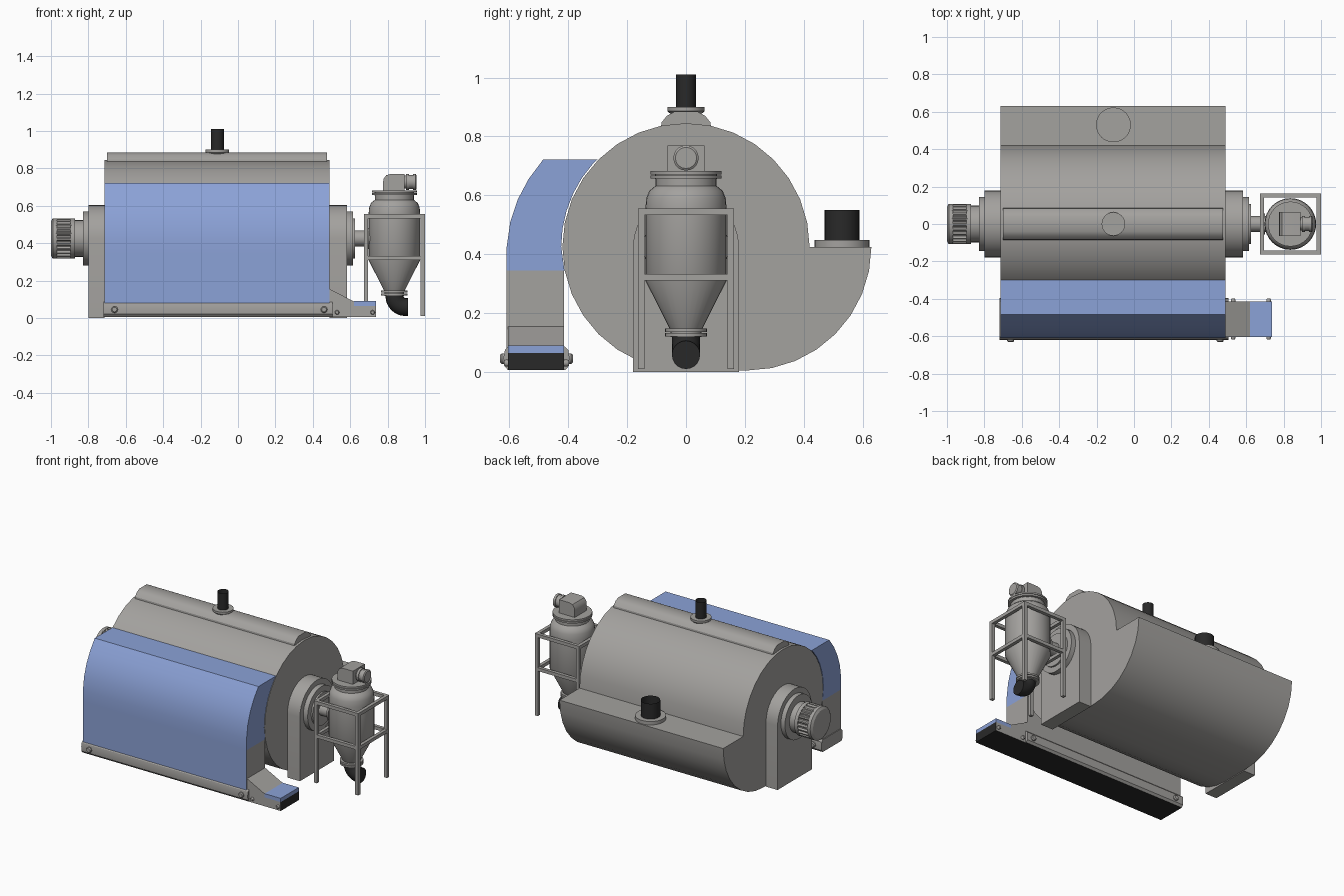
import bpy, bmesh, math
from mathutils import Vector

if "Cube" in bpy.data.objects:
    bpy.data.objects.remove(bpy.data.objects["Cube"])


def material(name, rgb):
    m = bpy.data.materials.new(name)
    m.diffuse_color = (*rgb, 1)
    m.use_nodes = True
    m.node_tree.nodes["Principled BSDF"].inputs["Base Color"].default_value = m.diffuse_color
    return m


GREY = material("steel grey", (0.37, 0.36, 0.345))
BLUE = material("panel blue", (0.26, 0.36, 0.68))
BLACK = material("rubber black", (0.022, 0.022, 0.022))


def finish(name, bm, *mats, smooth=True, closed=True):
    if closed:
        bmesh.ops.recalc_face_normals(bm, faces=bm.faces)
    me = bpy.data.meshes.new(name)
    bm.to_mesh(me)
    bm.free()
    for m in mats:
        me.materials.append(m)
    ob = bpy.data.objects.new(name, me)
    bpy.context.collection.objects.link(ob)
    if smooth:
        bpy.ops.object.select_all(action='DESELECT')
        ob.select_set(True)
        bpy.context.view_layer.objects.active = ob
        bpy.ops.object.shade_smooth_by_angle(angle=math.radians(32))
    return ob


def prism(name, pts, a, b, mat, axis='X', smooth=True):
    """Extrude a (y,z) profile along x, or an (x,z) profile along y."""
    bm = bmesh.new()
    place = (lambda p, t: (t, p[0], p[1])) if axis == 'X' else (lambda p, t: (p[0], t, p[1]))
    ends = [[bm.verts.new(place(p, t)) for p in pts] for t in (a, b)]
    bm.faces.new(ends[0])
    bm.faces.new(ends[1])
    for i in range(len(pts)):
        j = (i + 1) % len(pts)
        bm.faces.new((ends[0][i], ends[0][j], ends[1][j], ends[1][i]))
    return finish(name, bm, mat, smooth=smooth)


def box(name, x0, x1, y0, y1, z0, z1, mat):
    return prism(name, [(y0, z0), (y1, z0), (y1, z1), (y0, z1)], x0, x1, mat, smooth=False)


def lathe(name, profile, centre, mat, axis='Z', n=32, caps=True):
    """Revolve (distance along axis, radius) pairs about an axis through centre."""
    bm = bmesh.new()
    rings = []
    for t, r in profile:
        ring = []
        for k in range(n):
            a = 2 * math.pi * k / n
            u, v = r * math.cos(a), r * math.sin(a)
            p = {'Z': (u, v, t), 'X': (t, u, v), 'Y': (u, t, v)}[axis]
            ring.append(bm.verts.new(Vector(centre) + Vector(p)))
        rings.append(ring)
    for A, B in zip(rings, rings[1:]):
        for k in range(n):
            j = (k + 1) % n
            bm.faces.new((A[k], A[j], B[j], B[k]))
    if caps:
        bm.faces.new(rings[0])
        bm.faces.new(rings[-1])
    return finish(name, bm, mat)


def arc(cy, cz, r, a0, a1, n):
    return [(cy + r * math.cos(math.radians(a0 + (a1 - a0) * i / n)),
             cz + r * math.sin(math.radians(a0 + (a1 - a0) * i / n))) for i in range(n + 1)]


X0, X1, CZ, R = -0.715, 0.49, 0.425, 0.42

# Drum casing with the stepped rear trough
prism("drum_casing", arc(0, CZ, R, 0, 270, 24) + arc(0.21, CZ, R, 270, 360, 8), X0, X1, GREY)

# Arched end pedestals
arch = [(-0.18, 0), (0.18, 0)] + arc(0, CZ, 0.18, 0, 180, 16)
prism("left_pedestal", arch, -0.80, X0, GREY)
prism("right_pedestal", arch, X1, 0.582, GREY)

# Bearings, shaft and ribbed drive motor
lathe("left_bearing", [(-0.83, 0.145), (-0.80, 0.145)], (0, 0, CZ), GREY, 'X')
lathe("motor_neck", [(-0.885, 0.098), (-0.83, 0.098)], (0, 0, CZ), GREY, 'X')
lathe("motor_front_ring", [(-0.895, 0.108), (-0.872, 0.108)], (0, 0, CZ), GREY, 'X')
teeth = []
for i in range(96):
    a, r = 2 * math.pi * i / 96, 0.108 if i % 4 < 2 else 0.098
    teeth.append((r * math.cos(a), CZ + r * math.sin(a)))
prism("motor_ribs", teeth, -0.972, -0.89, GREY, smooth=False)
lathe("motor_end_cap", [(-1.0, 0.092), (-0.99, 0.108), (-0.968, 0.108)], (0, 0, CZ), GREY, 'X')
lathe("right_bearing", [(0.58, 0.145), (0.614, 0.145), (0.614, 0.108), (0.625, 0.108)],
      (0, 0, CZ), GREY, 'X')
lathe("outlet_pipe", [(0.62, 0.042), (0.71, 0.042)], (0, 0, CZ), GREY, 'X')
lathe("outlet_flange", [(0.688, 0.055), (0.70, 0.055)], (0, 0, CZ), GREY, 'X')

# Top rail with its vent
prism("top_rail", [(-0.085, 0.83), (0.085, 0.83), (0.083, 0.848), (0.065, 0.87), (0.04, 0.884),
                   (-0.04, 0.884), (-0.065, 0.87), (-0.083, 0.848)], -0.70, 0.475, GREY)
lathe("vent_collar", [(0.865, 0.04), (0.886, 0.063), (0.90, 0.063)], (-0.11, 0, 0), GREY)
lathe("vent_pipe", [(0.90, 0.034), (1.01, 0.034)], (-0.11, 0, 0), BLACK, n=24, caps=False)

# Rear inlet on the trough
lathe("inlet_flange", [(0.42, 0.093), (0.448, 0.093)], (-0.11, 0.53, 0), GREY)
lathe("inlet_pipe", [(0.448, 0.059), (0.55, 0.059)], (-0.11, 0.53, 0), BLACK, n=24, caps=False)

# Front hood wrapped around the casing, and discharge chute below it
hood = [(-0.30, 0.722), (-0.485, 0.722), (-0.535, 0.655), (-0.572, 0.585), (-0.597, 0.51),
        (-0.61, 0.42), (-0.61, 0.345), (-0.413, 0.345)] + arc(0, CZ, 0.424, 180, 138, 5)
prism("front_hood", hood, X0, X1, BLUE)
chute = box("front_chute", X0, X1, -0.61, -0.415, 0.08, 0.345, GREY)
chute.data.materials.append(BLUE)
for f in chute.data.polygons:
    f.material_index = int(f.normal.y < -0.9)

# Conveyor with rounded side rails and a black belt underneath
rail = [(-0.605, 0.006), (-0.41, 0.006), (-0.398, 0.02), (-0.396, 0.05), (-0.40, 0.075),
        (-0.412, 0.087), (-0.603, 0.087), (-0.615, 0.075), (-0.62, 0.05), (-0.617, 0.02)]
conveyor = prism("conveyor_bed", rail, -0.72, 0.505, GREY)
side = prism("conveyor_outlet", [(0.49, 0.155), (0.62, 0.088), (0.62, 0.065), (0.738, 0.065),
                                 (0.738, 0.006), (0.49, 0.006)], -0.605, -0.415, GREY, 'Y', False)
for ob in (conveyor, side):
    ob.data.materials.append(BLACK)
    for f in ob.data.polygons:
        f.material_index = int(f.normal.z < -0.9 or (f.normal.x > 0.9 and f.center.x > 0.7))
box("outlet_cover", 0.62, 0.738, -0.605, -0.415, 0.065, 0.09, BLUE)
for i, (x, z) in enumerate([(-0.66, 0.045), (0.46, 0.045), (0.53, 0.03), (0.72, 0.03)]):
    r = 0.018 if i < 2 else 0.012
    inset = 0 if i < 2 else 0.014
    lathe(f"front_bolt_{i}", [(-0.632 + inset, r * 0.7), (-0.626 + inset, r), (-0.60, r)],
          (x, 0, z), GREY, 'Y', 12)
    lathe(f"back_bolt_{i}", [(-0.42, r), (-0.39 - inset, r), (-0.384 - inset, r * 0.7)],
          (x, 0, z), GREY, 'Y', 12)

# Separator vessel: cone, barrel, shoulder
VX = 0.836
lathe("separator_vessel", [(0.14, 0.052), (0.31, 0.138), (0.555, 0.138), (0.59, 0.135),
                           (0.615, 0.125), (0.632, 0.104), (0.66, 0.104)], (VX, 0, 0), GREY)
for i, (z, r) in enumerate([(0.657, 0.12), (0.671, 0.12), (0.121, 0.071), (0.136, 0.071)]):
    lathe(f"vessel_flange_{i}", [(z, r), (z + 0.011, r)], (VX, 0, 0), GREY)
lathe("flange_core", [(0.656, 0.105), (0.68, 0.105)], (VX, 0, 0), GREY)
lathe("outlet_core", [(0.118, 0.052), (0.145, 0.052)], (VX, 0, 0), GREY)

# Fan housing and small fan motor on the lid
prism("fan_housing", [(0.775, 0.68), (0.89, 0.68), (0.89, 0.77), (0.815, 0.77), (0.792, 0.763),
                      (0.779, 0.745), (0.775, 0.725)], -0.063, 0.063, GREY, 'Y')
lathe("fan_motor", [(0.885, 0.034), (0.898, 0.034), (0.898, 0.043), (0.915, 0.043),
                    (0.915, 0.038), (0.935, 0.038), (0.935, 0.043), (0.95, 0.043), (0.955, 0.036)],
      (0, 0, 0.727), GREY, 'X', 20)

# Black discharge elbow swept as rings around a quarter bend
bm = bmesh.new()
rings = []
path = [(VX, 0.125, 0)] + [(VX + 0.06 - 0.06 * math.cos(a), 0.118 - 0.06 * math.sin(a), a)
                           for a in [math.pi / 2 * i / 6 for i in range(7)]] + [(0.91, 0.058, math.pi / 2)]
for x, z, a in path:
    rings.append([bm.verts.new((x + 0.048 * math.cos(t) * math.cos(a), 0.048 * math.sin(t),
                                z + 0.048 * math.cos(t) * math.sin(a)))
                  for t in [2 * math.pi * k / 20 for k in range(20)]])
for A, B in zip(rings, rings[1:]):
    for k in range(20):
        bm.faces.new((A[k], A[(k + 1) % 20], B[(k + 1) % 20], B[k]))
bm.faces.new(rings[0])
bm.faces.new(rings[-1])
finish("discharge_elbow", bm, BLACK)

# Square support frame: four legs and two rings of bars
H, T = 0.163, 0.022
for sx in (-1, 1):
    for sy in (-1, 1):
        x, y = sorted((sx * H, sx * (H - T))), sorted((sy * H, sy * (H - T)))
        box("frame_leg", VX + x[0], VX + x[1], y[0], y[1], 0.01, 0.555, GREY)
for z in (0.31, 0.533):
    for s in (-1, 1):
        a, b = sorted((s * H, s * (H - T)))
        box("frame_bar_side", VX + a, VX + b, -H + T, H - T, z, z + T, GREY)
        box("frame_bar_front", VX - H + T, VX + H - T, a, b, z, z + T, GREY)
